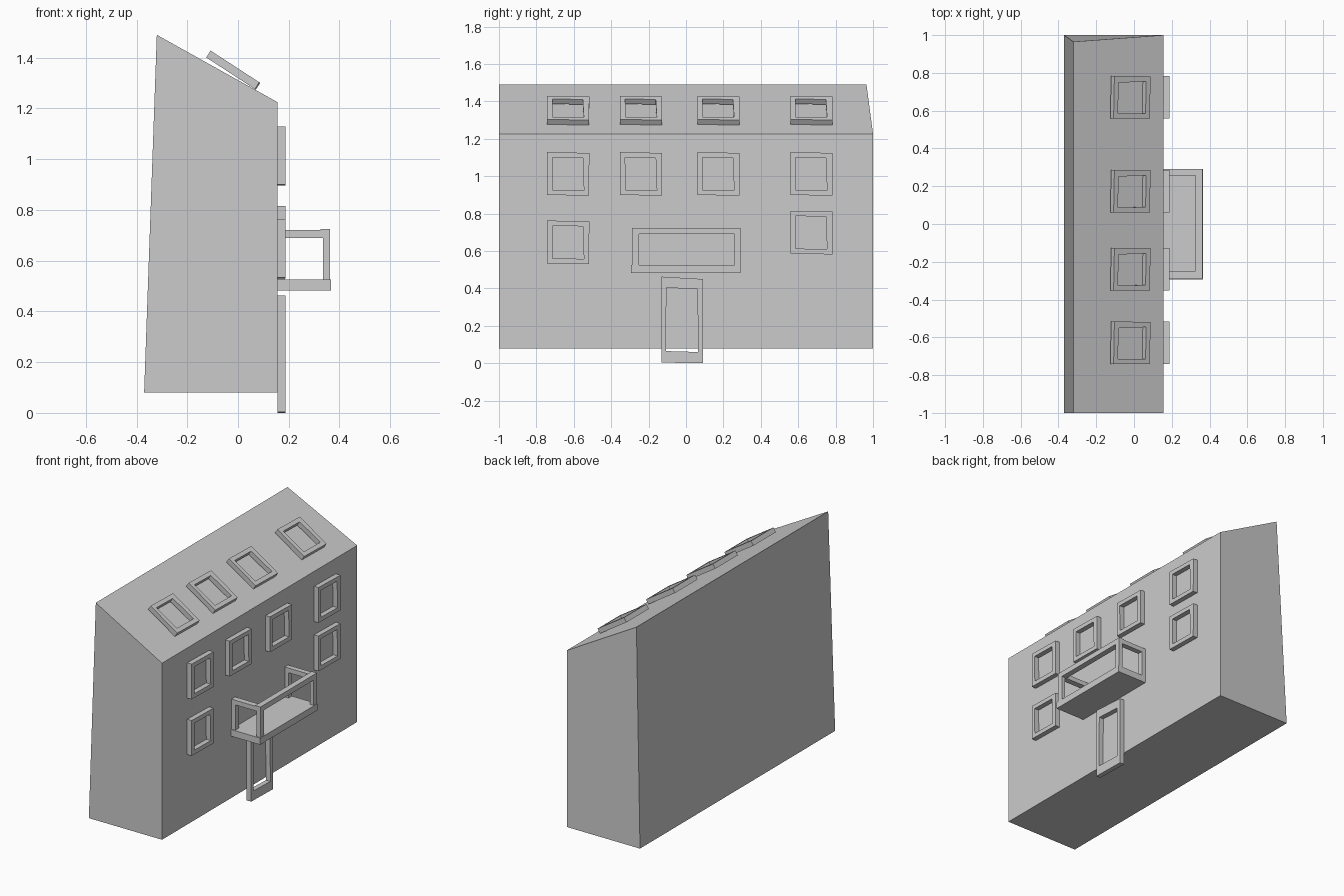
import bpy, bmesh, math
from mathutils import Vector

if "Cube" in bpy.data.objects:
    bpy.data.objects.remove(bpy.data.objects["Cube"])


def finish(bm, name):
    bmesh.ops.recalc_face_normals(bm, faces=bm.faces)
    me = bpy.data.meshes.new(name)
    bm.to_mesh(me)
    bm.free()
    return me


def place(me, name, loc=(0, 0, 0), tilt=0):
    ob = bpy.data.objects.new(name, me)
    bpy.context.collection.objects.link(ob)
    ob.location = loc
    ob.rotation_euler = (0, math.radians(tilt), 0)
    return ob


def frame_mesh(name, outer, inner, depth):
    """Hand-cut picture frame in the YZ plane, extruded along +x."""
    bm = bmesh.new()
    o = [bm.verts.new((0, y, z)) for y, z in outer]
    i = [bm.verts.new((0, y, z)) for y, z in inner]
    n = len(o)
    ring = [bm.faces.new((o[k], o[(k + 1) % n], i[(k + 1) % n], i[k])) for k in range(n)]
    ext = bmesh.ops.extrude_face_region(bm, geom=ring, use_keep_orig=True)
    moved = [g for g in ext["geom"] if isinstance(g, bmesh.types.BMVert)]
    bmesh.ops.translate(bm, verts=moved, vec=(depth, 0, 0))
    return finish(bm, name)


def box(name, lo, hi):
    bm = bmesh.new()
    lo, hi = Vector(lo), Vector(hi)
    bmesh.ops.create_cube(bm, size=1)
    for v in bm.verts:
        v.co = (lo + hi) / 2 + v.co * (hi - lo)
    return place(finish(bm, name), name)


WALL = 0.155

# Main block: slanted side profile joined between the two ends
profile = [(-0.37, 0.08), (WALL, 0.08), (WALL, 1.225), (-0.32, 1.49)]
bm = bmesh.new()
a = [bm.verts.new((x, -1, z)) for x, z in profile]
b = [bm.verts.new((x, 1, z)) for x, z in profile]
b[3].co.y = 0.965  # far ridge corner leans inward
bm.faces.new(a)
bm.faces.new(b)
for k in range(4):
    m = (k + 1) % 4
    bm.faces.new((a[k], a[m], b[m], b[k]))
place(finish(bm, "building_body"), "building_body")

# Window frames: one slightly crooked mesh shared by wall and roof
window = frame_mesh("window_frame",
                    [(-0.112, 0.004), (0.112, 0.0), (0.113, 0.228), (-0.112, 0.233)],
                    [(-0.084, 0.031), (0.084, 0.028), (0.078, 0.202), (-0.085, 0.205)],
                    0.032)
columns = [-0.63, -0.24, 0.173, 0.67]
for y in columns:
    place(window, "upper_window", (WALL, y, 0.896))
    place(window, "roof_window", (0.07, y, 1.274), -57)
place(window, "lower_window", (WALL, columns[0], 0.53))
place(window, "lower_window", (WALL, columns[3], 0.582))

# Door frame
door = frame_mesh("door_frame",
                  [(-0.132, 0.004), (0.091, 0.0), (0.091, 0.45), (-0.132, 0.463)],
                  [(-0.107, 0.065), (0.064, 0.06), (0.062, 0.396), (-0.105, 0.404)],
                  0.032)
place(door, "door_frame", (WALL, 0, 0))

# Balcony: floor slab, front rail, side rails and posts
box("balcony_floor", (WALL, -0.295, 0.483), (0.366, 0.292, 0.526))
box("balcony_front_rail", (0.325, -0.288, 0.69), (0.362, 0.292, 0.724))
for y0, y1 in ((-0.288, -0.25), (0.258, 0.292)):
    box("balcony_side_rail", (WALL, y0, 0.69), (0.325, y1, 0.72))
    box("balcony_front_post", (0.335, y0, 0.526), (0.362, y1, 0.69))
    box("balcony_wall_post", (WALL, y0, 0.526), (0.183, y1, 0.69))
